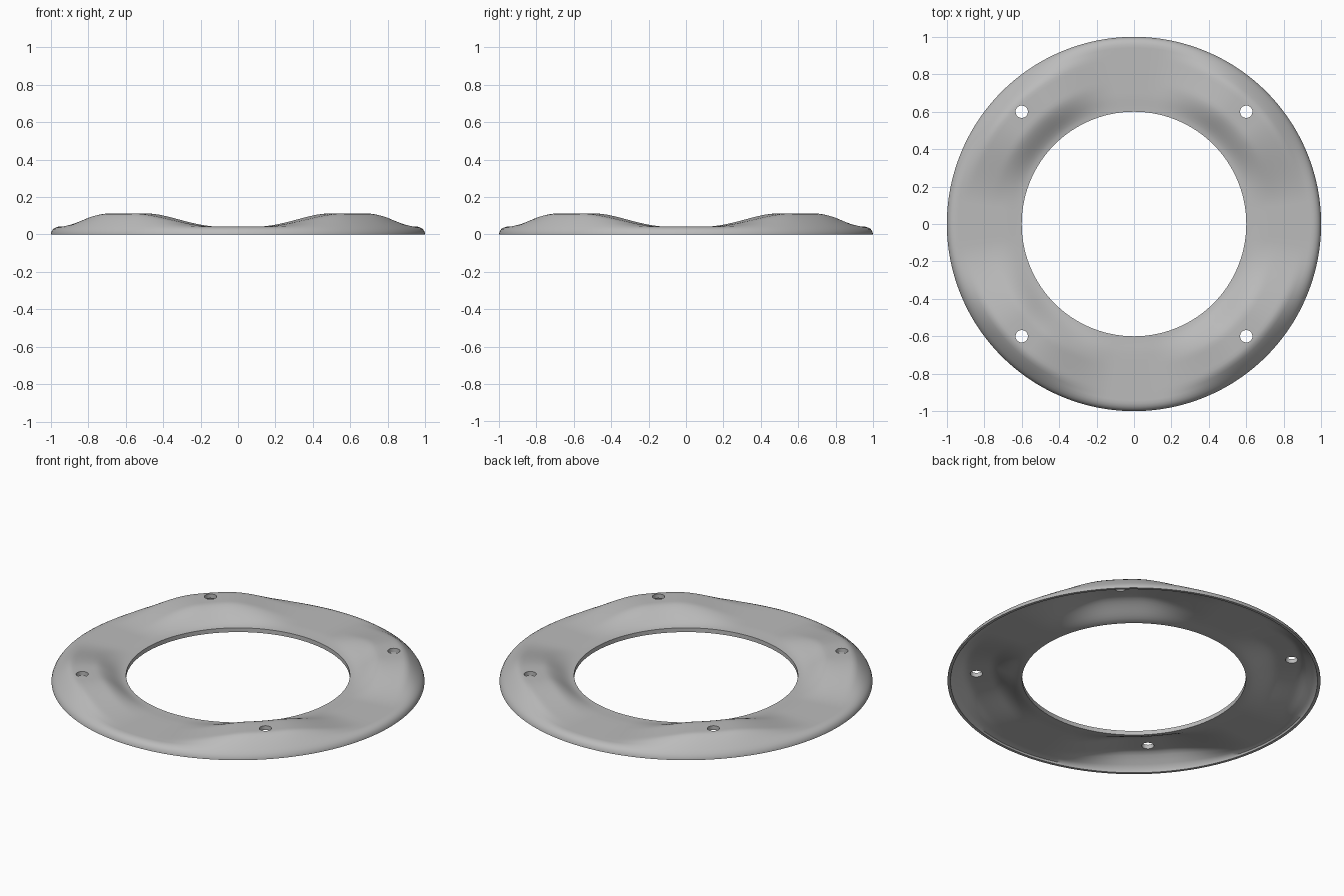
import bpy
import bmesh
from math import cos, sin, pi, radians

if "Cube" in bpy.data.objects:
    bpy.data.objects.remove(bpy.data.objects["Cube"], do_unlink=True)

SEGMENTS = 192
INNER, HOLE_RING, THICK = 0.6, 0.85, 0.025

grey = bpy.data.materials.new("light grey")
grey.diffuse_color = (0.5, 0.5, 0.5, 1)
grey.use_nodes = True
grey.node_tree.nodes["Principled BSDF"].inputs["Base Color"].default_value = (0.5, 0.5, 0.5, 1)


def smooth(a, b, x):
    t = min(max((x - a) / (b - a), 0), 1)
    return t * t * (3 - 2 * t)


def bump(r, angle):
    """Rise of the sheet: four raised pads on the diagonals."""
    away = abs((angle % (pi / 2)) - pi / 4) * HOLE_RING
    along = 1 - smooth(0.08, 0.56, away)
    across = smooth(INNER, 0.77, r) * (1 - smooth(0.89, 1.0, r))
    return 0.071 * along * across


# Cross-section loop: top sheet, rounded outer lip, underside
radii = [INNER + 0.018 * i for i in range(21)]
section = [(r, 0.037 + 0.004 * smooth(INNER, 0.7, r), True) for r in radii]
section += [(0.975, 0.036, True), (0.987, 0.029, True), (0.995, 0.018, False),
            (1.0, 0.004, False), (1.0, 0.0, False), (0.984, 0.0, False), (0.979, 0.01, True)]
section += [(r, z - THICK, wavy) for r, z, wavy in reversed(section[:21])]

# Wavy ring swept around z
bm = bmesh.new()
loops = []
for s in range(SEGMENTS):
    a = 2 * pi * s / SEGMENTS
    loops.append([bm.verts.new((r * cos(a), r * sin(a), z + (bump(r, a) if wavy else 0)))
                  for r, z, wavy in section])
n = len(section)
for s in range(SEGMENTS):
    p, q = loops[s], loops[(s + 1) % SEGMENTS]
    for i in range(n):
        j = (i + 1) % n
        bm.faces.new((p[i], p[j], q[j], q[i]))
bmesh.ops.recalc_face_normals(bm, faces=bm.faces)
mesh = bpy.data.meshes.new("wavy_ring")
bm.to_mesh(mesh)
bm.free()
mesh.materials.append(grey)
ring = bpy.data.objects.new("wavy_ring", mesh)
bpy.context.collection.objects.link(ring)
bpy.context.view_layer.objects.active = ring

# Four bolt holes through the pads
for x in (-0.6, 0.6):
    for y in (-0.6, 0.6):
        bpy.ops.mesh.primitive_cylinder_add(vertices=32, radius=0.033, depth=0.5, location=(x, y, 0.05))
        cutter = bpy.context.object
        cutter.name = "hole_cutter"
        cutter.hide_render = True
        cutter.data.materials.append(grey)
        bpy.context.view_layer.objects.active = ring
        cut = ring.modifiers.new("bolt_hole", "BOOLEAN")
        cut.operation = "DIFFERENCE"
        cut.solver = "EXACT"
        cut.object = cutter
        bpy.ops.object.modifier_apply(modifier=cut.name)
        bpy.data.objects.remove(cutter, do_unlink=True)

bpy.ops.object.select_all(action="DESELECT")
ring.select_set(True)
bpy.context.view_layer.objects.active = ring
bpy.ops.object.shade_smooth_by_angle(angle=radians(40))
